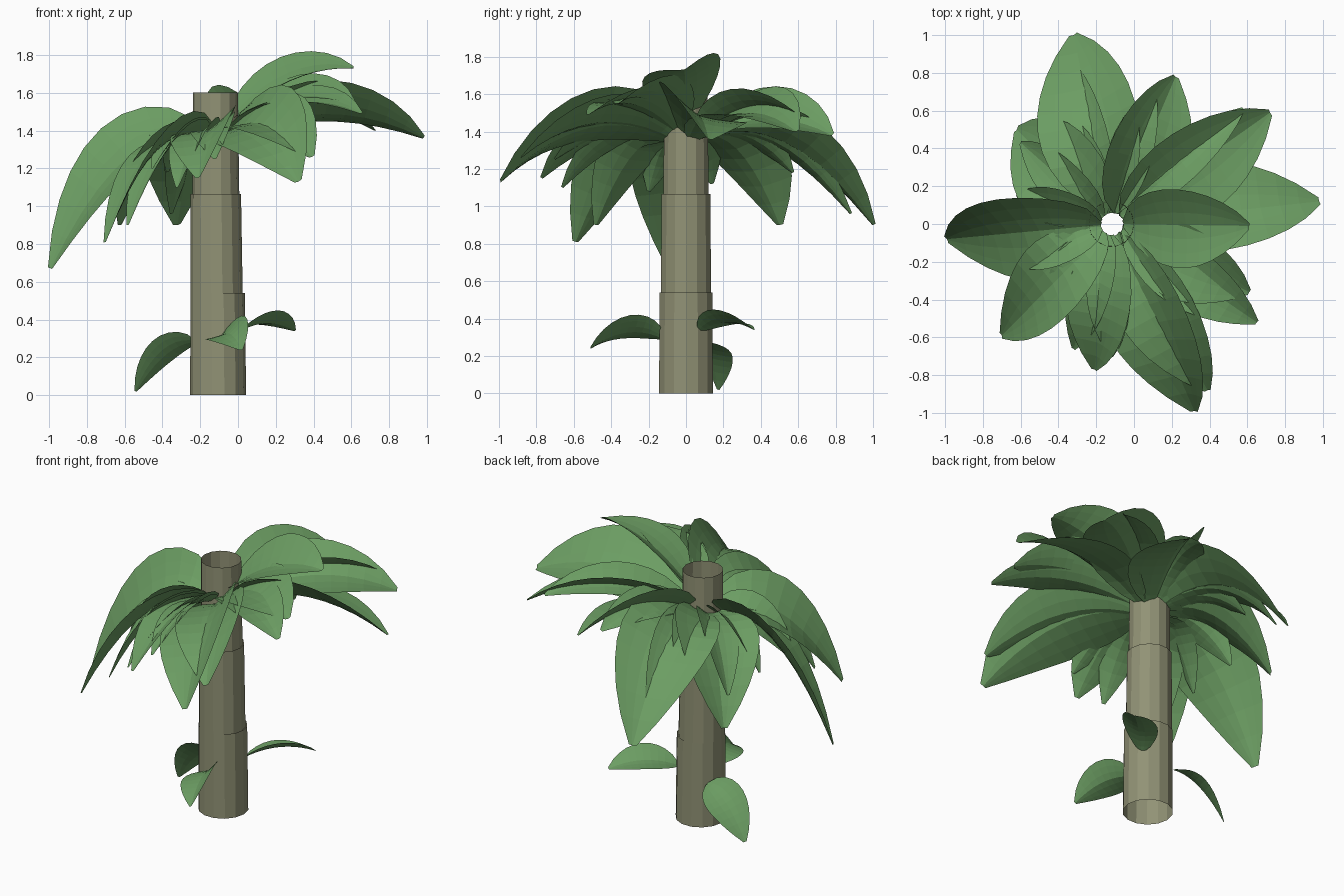
import bpy, bmesh, math
from mathutils import Vector, Matrix

if "Cube" in bpy.data.objects:
    bpy.data.objects.remove(bpy.data.objects["Cube"])


def material(name, rgb):
    m = bpy.data.materials.new(name)
    m.diffuse_color = (*rgb, 1)
    m.use_nodes = True
    m.node_tree.nodes["Principled BSDF"].inputs["Base Color"].default_value = m.diffuse_color
    return m


GREEN = material("leaf green", (0.15, 0.34, 0.125))
BARK = material("bark", (0.285, 0.29, 0.18))
AXIS_X = -0.115


def finish(name, bm, mat):
    me = bpy.data.meshes.new(name)
    bm.to_mesh(me)
    bm.free()
    me.materials.append(mat)
    ob = bpy.data.objects.new(name, me)
    bpy.context.collection.objects.link(ob)


def tube(name, x0, z0, r0, x1, z1, r1, n=14):
    """Open tapered trunk section."""
    bm = bmesh.new()
    rings = []
    for x, z, r in ((x0, z0, r0), (x1, z1, r1)):
        rings.append([bm.verts.new((x + r * math.cos(2 * math.pi * i / n),
                                    r * math.sin(2 * math.pi * i / n), z)) for i in range(n)])
    for i in range(n):
        j = (i + 1) % n
        bm.faces.new((rings[0][i], rings[0][j], rings[1][j], rings[1][i]))
    finish(name, bm, BARK)


def leaf(name, base, tip, arch, half, roll=0, cup=0.3, rows=10, cols=6):
    """Arched, cupped blade; positive roll lifts its left side."""
    p0, p2 = Vector(base), Vector(tip)
    p1 = (p0 + p2) / 2 + Vector((0, 0, arch))
    out = p2 - p0
    side = Vector((out.y, -out.x, 0)).normalized()
    bm = bmesh.new()
    grid = []
    for i in range(rows + 1):
        t = i / rows
        p = p0 * (1 - t) ** 2 + p1 * (2 * t * (1 - t)) + p2 * t * t
        tan = ((p1 - p0) * (1 - t) + (p2 - p1) * t).normalized()
        s = Matrix.Rotation(math.radians(roll), 3, tan) @ side
        up = s.cross(tan)
        w = half * max(math.sin(math.pi * t ** 0.9), 0.03) ** 0.72
        row = []
        for j in range(cols + 1):
            u = 2 * j / cols - 1
            row.append(bm.verts.new(p + s * (u * w) + up * (cup * w * abs(u) ** 1.3)))
        grid.append(row)
    for a, b in zip(grid, grid[1:]):
        for j in range(cols):
            bm.faces.new((a[j], a[j + 1], b[j + 1], b[j]))
    finish(name, bm, GREEN)


def crown_leaf(name, x, y, z, half=0.1, roll=0):
    """Leaf from the trunk top; long or hanging leaves arch more."""
    d = Vector((x - AXIS_X, y, 0))
    arch = 0.24 * d.length + 0.42 * max(1.36 - z, 0)
    start = d.normalized() * 0.06
    zb = 1.35 + 0.25 * max(z - 1.38, 0)
    leaf(name, (AXIS_X + start.x, start.y, zb), (x, y, z), arch, half, roll)


# Trunk sections, each slightly narrower than the one below
tube("trunk_lower", -0.105, 0, 0.148, -0.108, 0.54, 0.144)
tube("trunk_middle", -0.113, 0.53, 0.138, -0.117, 1.065, 0.133)
tube("trunk_upper", -0.117, 1.055, 0.124, -0.12, 1.6, 0.119)

# Broad leaves: tip, half width, roll
BROAD = [
    (0.98, 0.12, 1.36, 0.26, -25), (0.61, -0.01, 1.73, 0.22, 18),
    (0.61, -0.36, 1.55, 0.21, 20), (0.65, -0.52, 1.49, 0.17, 15),
    (0.32, -0.99, 1.13, 0.26, 35), (0.39, -0.88, 1.26, 0.22, 25),
    (-0.21, -0.77, 1.15, 0.19, 25), (-0.7, -0.59, 0.81, 0.22, 25),
    (-0.99, -0.08, 0.67, 0.26, -30), (-0.62, 0.5, 0.9, 0.26, -15),
    (-0.32, 1, 0.9, 0.28, -15), (0.22, 0.78, 1.38, 0.24, 28),
    (0.72, 0.59, 1.4, 0.24, 18), (-0.58, -0.48, 0.9, 0.18, 20),
]
for i, spec in enumerate(BROAD, 1):
    crown_leaf(f"broad_leaf_{i}", *spec)

# Narrow leaves between them: tip only
NARROW = [
    (-0.12, -0.7, 1.25), (-0.32, -0.66, 1.1),
    (-0.62, -0.2, 1.08), (-0.62, 0.14, 1.12), (-0.6, 0.43, 1.08),
    (-0.35, 0.88, 0.96), (-0.37, 0.57, 1.18), (0.1, 0.72, 1.42),
    (0.58, 0.61, 1.48), (-0.45, -0.42, 1.2),
]
for i, spec in enumerate(NARROW, 1):
    crown_leaf(f"narrow_leaf_{i}", *spec, half=0.13, roll=25 if spec[1] < 0 else -25)

# Small leaves low on the trunk
leaf("low_leaf_right", (0.0, 0.07, 0.33), (0.3, 0.36, 0.34), 0.09, 0.11, -20)
leaf("low_leaf_left", (-0.22, 0.1, 0.28), (-0.54, 0.17, 0.02), 0.13, 0.12, 30)
leaf("low_leaf_front", (-0.11, -0.12, 0.29), (0.02, -0.51, 0.24), 0.12, 0.12, 32)
